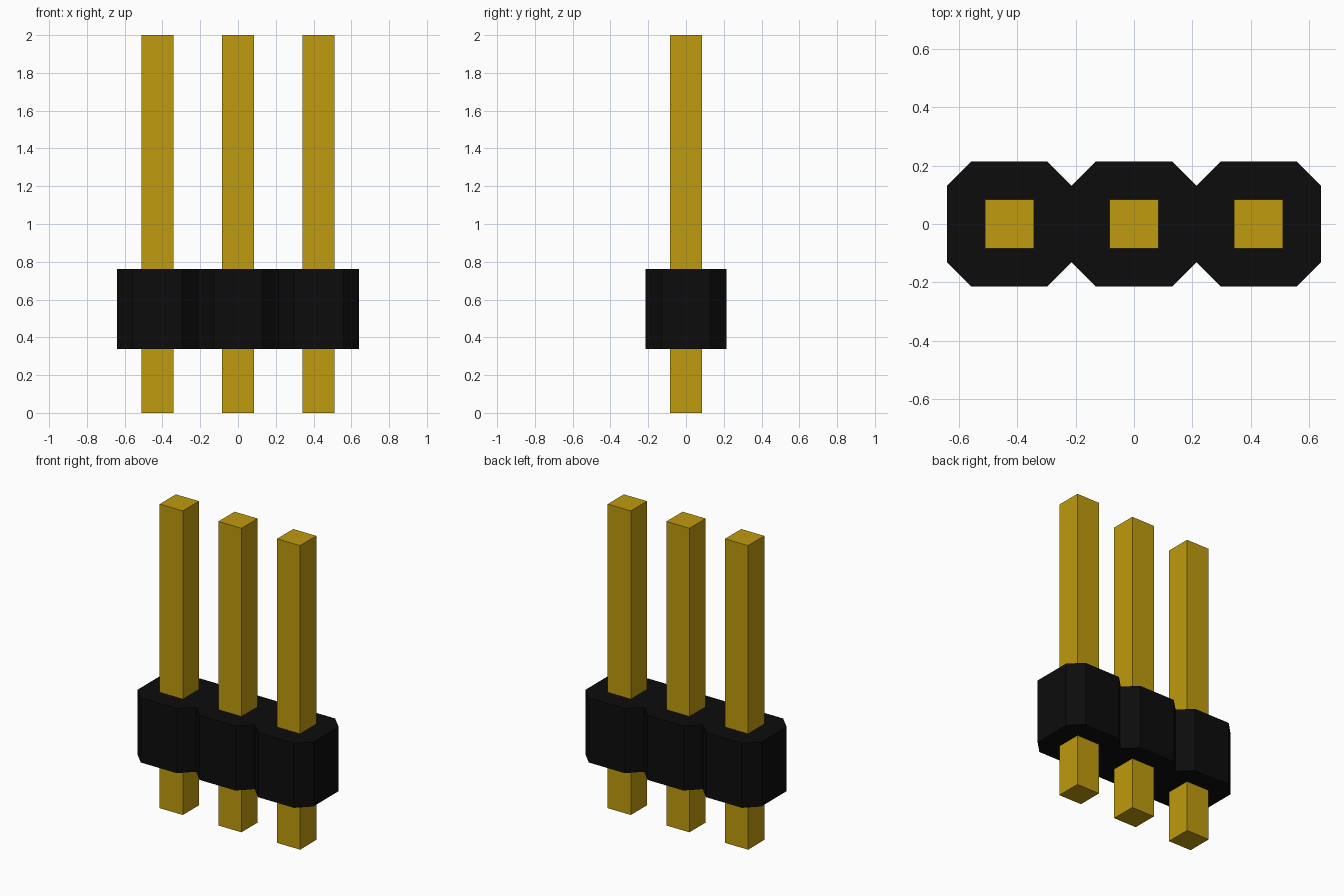
import bpy
import bmesh

cube = bpy.data.objects.get("Cube")
if cube:
    bpy.data.objects.remove(cube, do_unlink=True)

PITCH = 0.4267            # distance between pins
HALF = PITCH / 2          # half width of one housing cell
FLAT = 0.131              # half length of a cell's flat side
PIN = 0.084               # half width of a pin
BODY_Z = (0.337, 0.762)   # bottom and top of the housing
CENTRES = [-PITCH, 0.0, PITCH]


def make_material(name, color, roughness):
    mat = bpy.data.materials.new(name)
    mat.use_nodes = True
    mat.diffuse_color = color
    bsdf = next(n for n in mat.node_tree.nodes if n.type == 'BSDF_PRINCIPLED')
    bsdf.inputs["Base Color"].default_value = color
    bsdf.inputs["Roughness"].default_value = roughness
    return mat


def extrude_profile(name, outline, z0, z1, mat):
    """Closed prism from a counter-clockwise outline."""
    bm = bmesh.new()
    base = bm.faces.new([bm.verts.new((x, y, z0)) for x, y in outline])
    top = bmesh.ops.extrude_face_region(bm, geom=[base], use_keep_orig=True)
    verts = [g for g in top["geom"] if isinstance(g, bmesh.types.BMVert)]
    bmesh.ops.translate(bm, verts=verts, vec=(0, 0, z1 - z0))
    bmesh.ops.recalc_face_normals(bm, faces=bm.faces)
    mesh = bpy.data.meshes.new(name)
    bm.to_mesh(mesh)
    bm.free()
    mesh.materials.append(mat)
    obj = bpy.data.objects.new(name, mesh)
    bpy.context.collection.objects.link(obj)
    return obj


gold = make_material("gold", (0.52, 0.325, 0.004, 1), 0.4)
black = make_material("black plastic", (0.0037, 0.0037, 0.0037, 1), 0.6)

# Housing: three chamfered cells sharing the notches between them
front = [(-PITCH - HALF, -FLAT)]
for cx in CENTRES:
    front += [(cx - FLAT, -HALF), (cx + FLAT, -HALF), (cx + HALF, -FLAT)]
back = [(-x, -y) for x, y in front]
extrude_profile("housing", front + back, *BODY_Z, black)

# Square pins running through the housing
square = [(-PIN, -PIN), (PIN, -PIN), (PIN, PIN), (-PIN, PIN)]
for side, cx in zip(("right", "middle", "left"), CENTRES):
    pin = extrude_profile(side + "_pin", square, 0.0, 2.0, gold)
    pin.location.x = cx
